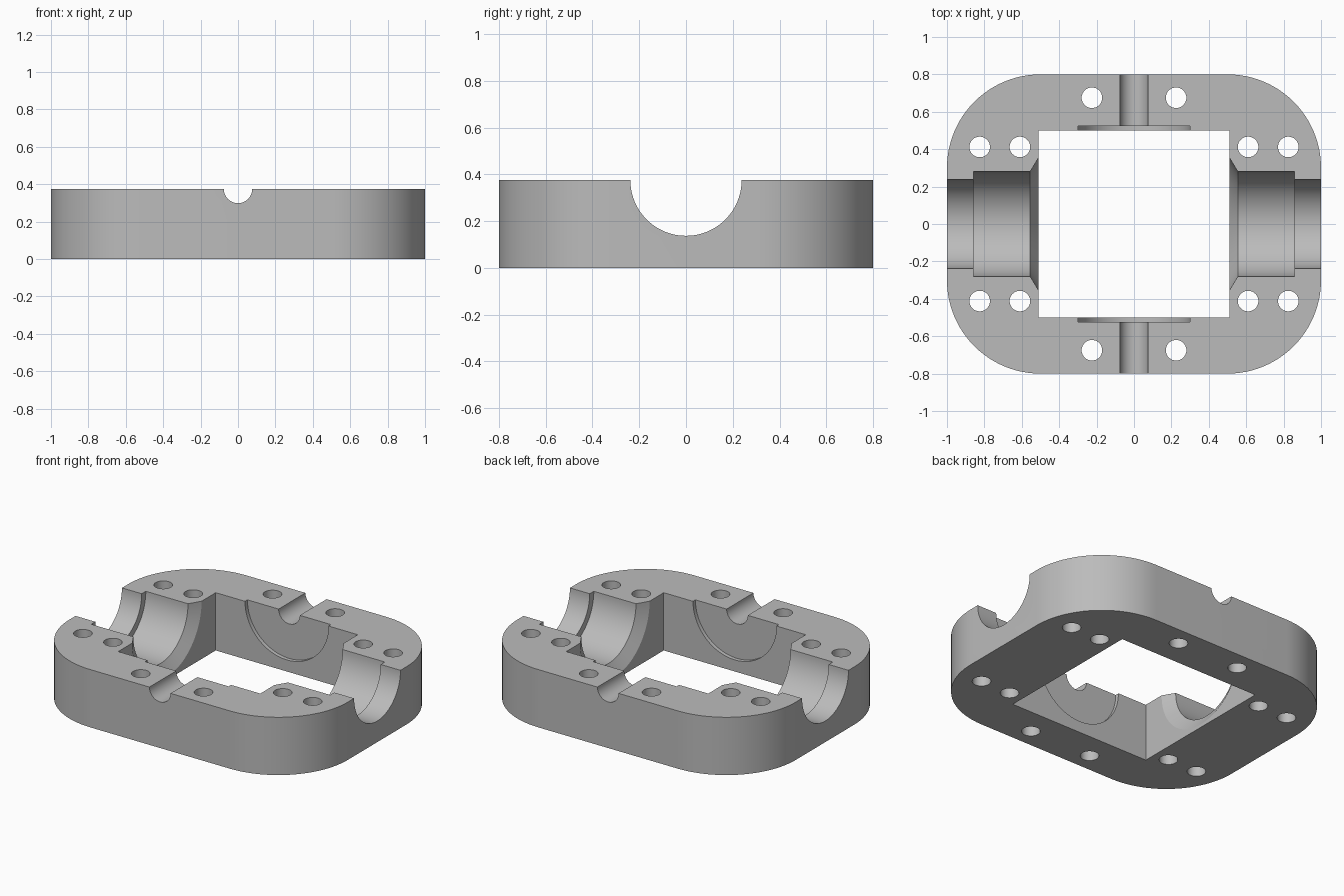
import bpy, bmesh, math
from mathutils import Matrix

if "Cube" in bpy.data.objects:
    bpy.data.objects.remove(bpy.data.objects["Cube"], do_unlink=True)

HEIGHT = 0.375

grey = bpy.data.materials.new("plain grey")
grey.use_nodes = True
colour = (0.5, 0.5, 0.5, 1)
grey.diffuse_color = colour
grey.node_tree.nodes["Principled BSDF"].inputs["Base Color"].default_value = colour


def make_object(name, bm):
    bmesh.ops.recalc_face_normals(bm, faces=bm.faces)
    mesh = bpy.data.meshes.new(name)
    bm.to_mesh(mesh)
    bm.free()
    mesh.materials.append(grey)
    obj = bpy.data.objects.new(name, mesh)
    bpy.context.collection.objects.link(obj)
    return obj


def prism(name, outline, z0, z1):
    """Extrude a closed outline upwards."""
    bm = bmesh.new()
    face = bm.faces.new([bm.verts.new((x, y, z0)) for x, y in outline])
    top = bmesh.ops.extrude_face_region(bm, geom=[face])["geom"]
    verts = [v for v in top if isinstance(v, bmesh.types.BMVert)]
    bmesh.ops.translate(bm, verts=verts, vec=(0, 0, z1 - z0))
    return make_object(name, bm)


def lathe(name, profile, turn, segments=96):
    """Turn (distance, radius) steps about a level axis at the top face."""
    bm = bmesh.new()
    rings = []
    for d, r in profile:
        angles = [2 * math.pi * i / segments for i in range(segments)]
        rings.append([bm.verts.new((d, r * math.cos(a), r * math.sin(a))) for a in angles])
    for a, b in zip(rings, rings[1:]):
        for i in range(segments):
            j = (i + 1) % segments
            bm.faces.new((a[i], a[j], b[j], b[i]))
    bm.faces.new(rings[0])
    bm.faces.new(rings[-1])
    place = Matrix.Translation((0, 0, HEIGHT)) @ Matrix.Rotation(math.radians(turn), 4, "Z")
    bmesh.ops.transform(bm, matrix=place, verts=bm.verts)
    return make_object(name, bm)


def circle(cx, cy, r, n):
    return [(cx + r * math.cos(2 * math.pi * i / n), cy + r * math.sin(2 * math.pi * i / n))
            for i in range(n)]


# Rounded block
outline = []
for k, (sx, sy) in enumerate([(1, 1), (-1, 1), (-1, -1), (1, -1)]):
    for i in range(25):
        a = math.pi / 2 * (k + i / 24)
        outline.append((sx * 0.5 + 0.5 * math.cos(a), sy * 0.3 + 0.5 * math.sin(a)))
body = prism("housing_half", outline, 0, HEIGHT)

# Square window through the middle
cutters = [prism("window_cutter", [(-0.51, -0.5), (0.51, -0.5), (0.51, 0.5), (-0.51, 0.5)], -0.1, 0.5)]

# Stepped bearing seats with a flared mouth, and narrow shaft grooves with a shallow recess
seat = [(0.5, 0.372), (0.555, 0.28), (0.858, 0.28), (0.858, 0.238), (1.1, 0.238)]
groove = [(0.45, 0.3), (0.525, 0.3), (0.525, 0.076), (0.9, 0.076)]
for turn in (0, 180):
    cutters.append(lathe("bearing_seat_cutter", seat, turn))
    cutters.append(lathe("shaft_groove_cutter", groove, turn + 90))

# Bolt holes
for sx in (-1, 1):
    for sy in (-1, 1):
        for x, y in [(0.225, 0.675), (0.61, 0.412), (0.825, 0.412)]:
            cutters.append(prism("bolt_hole_cutter", circle(sx * x, sy * y, 0.055, 40), -0.1, 0.5))

for cutter in cutters:
    cutter.hide_render = True
    mod = body.modifiers.new(cutter.name, "BOOLEAN")
    mod.operation = "DIFFERENCE"
    mod.solver = "EXACT"
    mod.object = cutter

# Bake the cuts and drop the cutters
graph = bpy.context.evaluated_depsgraph_get()
cut_mesh = bpy.data.meshes.new_from_object(body.evaluated_get(graph))
body.modifiers.clear()
body.data = cut_mesh
cut_mesh.name = "housing_half"
for cutter in cutters:
    bpy.data.objects.remove(cutter, do_unlink=True)

bpy.ops.object.select_all(action="DESELECT")
body.select_set(True)
bpy.context.view_layer.objects.active = body
bpy.ops.object.shade_smooth_by_angle(angle=math.radians(25))
